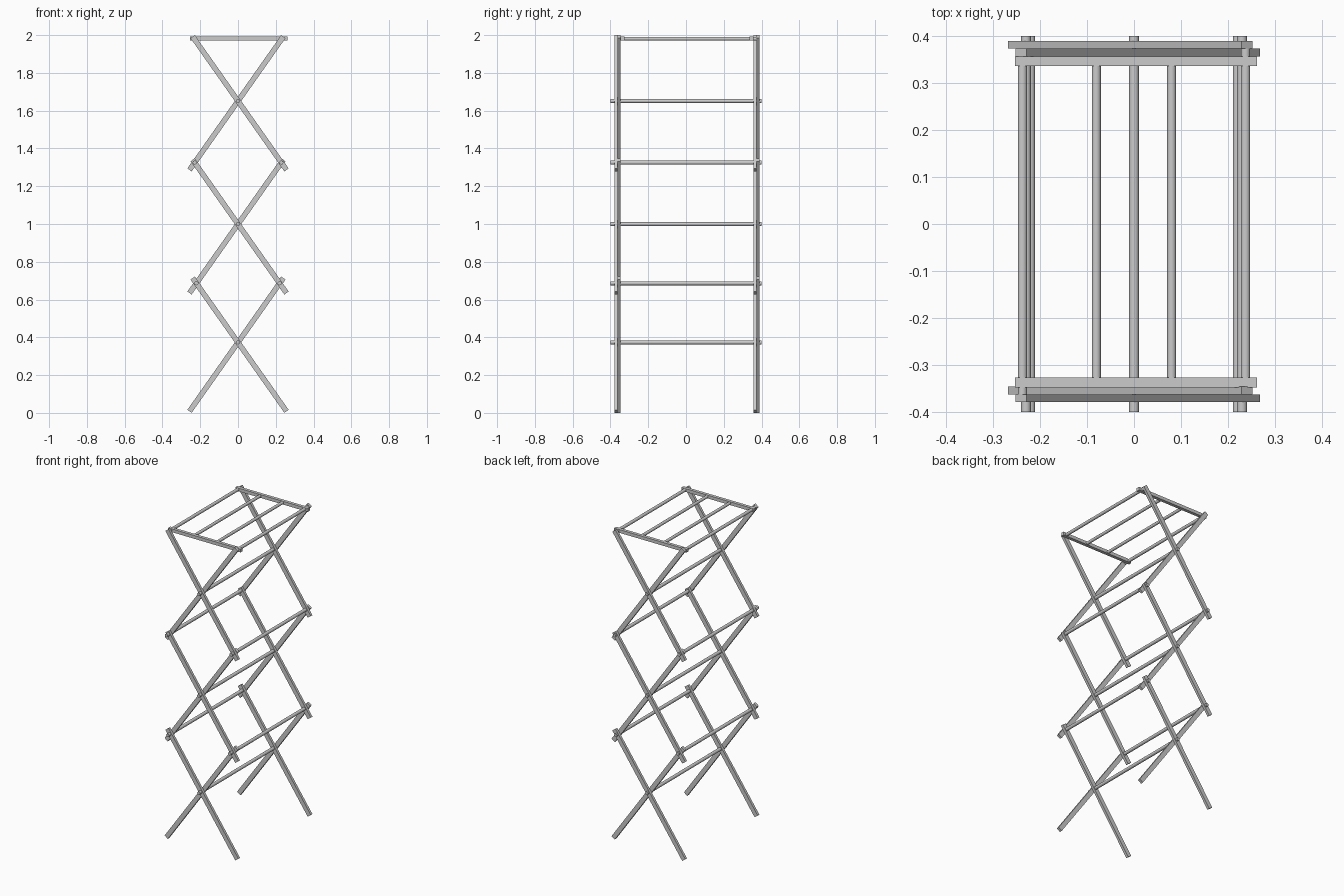
import bpy
import math

if "Cube" in bpy.data.objects:
    bpy.data.objects.remove(bpy.data.objects["Cube"])

SLOPE = math.atan(1.42)             # lean of the crossed bars
LOW, HIGH = 0.446, 0.417            # bar length below / above its pivot
BAR_W, BAR_T = 0.028, 0.0165
PIVOTS = [0.373, 0.999, 1.651]      # heights of the crossings
TOP_Z = 1.981


def box(name, loc, size, rot_y=0.0):
    bpy.ops.mesh.primitive_cube_add(size=1, location=loc, rotation=(0, rot_y, 0))
    ob = bpy.context.object
    ob.name = name
    ob.scale = size
    bpy.ops.object.transform_apply(location=False, rotation=False, scale=True)
    return ob


def rod(name, x, z, y0, y1, r=0.0105):
    bpy.ops.mesh.primitive_cylinder_add(
        vertices=20, radius=r, depth=y1 - y0,
        location=(x, (y0 + y1) / 2, z), rotation=(math.pi / 2, 0, 0))
    bpy.context.object.name = name
    bpy.ops.object.shade_smooth_by_angle()


# Crossed bars: each lean direction keeps its own layer at both ends
layers = {1: (-0.354, 0.381), -1: (-0.3705, 0.3647)}
for z in PIVOTS:
    for side, ys in layers.items():
        for y in ys:
            mid = (HIGH - LOW) / 2
            loc = (side * mid * math.cos(SLOPE), y, z + mid * math.sin(SLOPE))
            box("cross_bar", loc, (LOW + HIGH, BAR_T, BAR_W),
                -SLOPE if side > 0 else SLOPE - math.pi)

# Rods through the crossings
for z in PIVOTS:
    rod("center_rod", 0, z, -0.4, 0.4)

# Rods through the side joints between neighbouring levels
for a, b in zip(PIVOTS, PIVOTS[1:]):
    for side in (-1, 1):
        rod("joint_rod", side * (b - a) / 2 / 1.42, (a + b) / 2, -0.4, 0.4)

# Top frame: two rails, two end rods reaching their bars, two thin rods
for y in (-0.337, 0.346):
    box("top_rail", (0.004, y, TOP_Z), (0.514, 0.0205, 0.021))
rod("top_end_rod", 0.237, TOP_Z, -0.36, 0.387, 0.01)
rod("top_end_rod", -0.237, TOP_Z, -0.377, 0.37, 0.01)
for x in (-0.08, 0.08):
    rod("top_inner_rod", x, TOP_Z, -0.337, 0.346, 0.0095)
